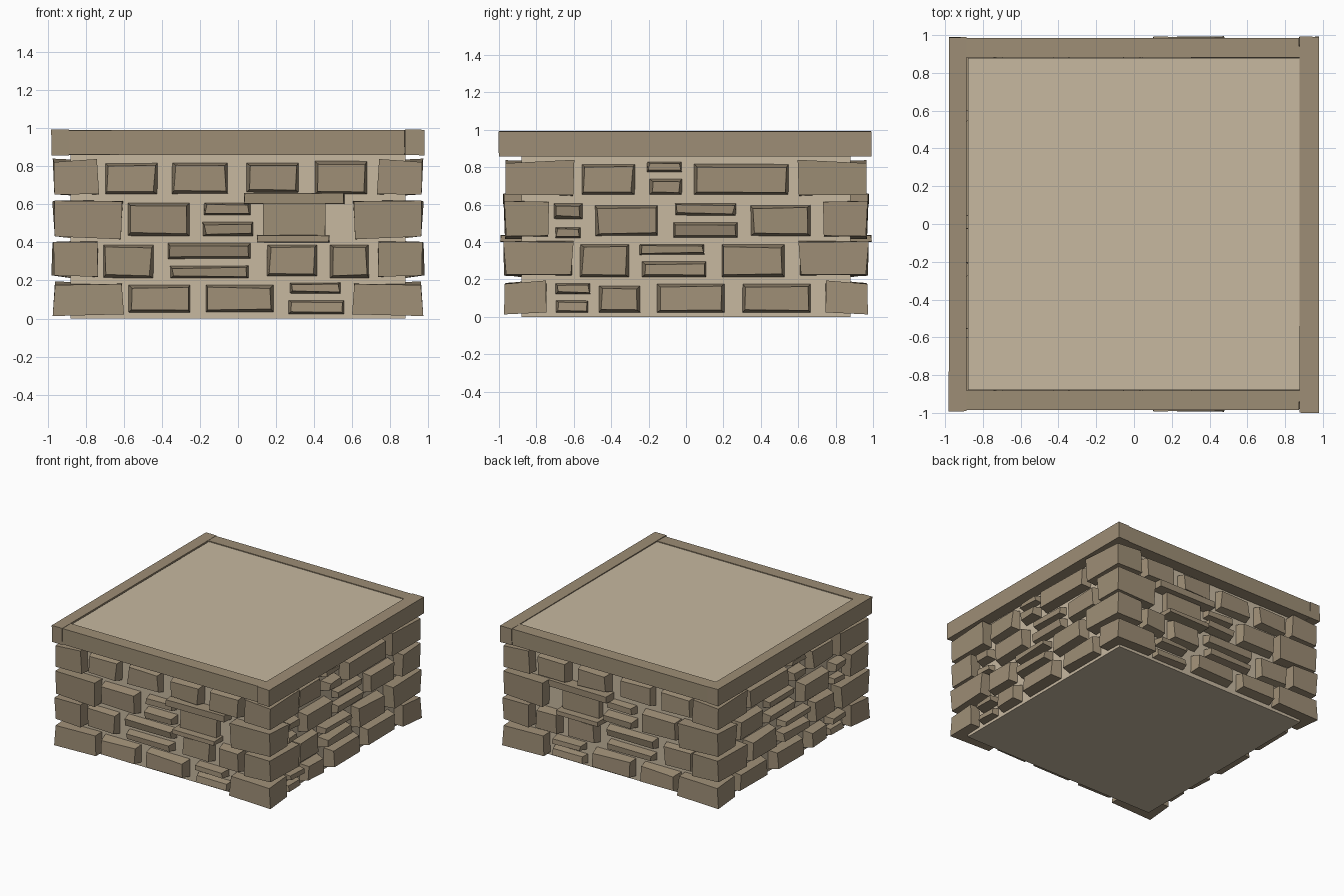
import bpy
import bmesh
import random
from mathutils import Vector

default = bpy.data.objects.get("Cube")
if default:
    bpy.data.objects.remove(default)


def material(name, colour):
    mat = bpy.data.materials.new(name)
    mat.use_nodes = True
    mat.diffuse_color = (*colour, 1)
    mat.node_tree.nodes["Principled BSDF"].inputs["Base Color"].default_value = (*colour, 1)
    return mat


MORTAR = material("pale_mortar", (0.57, 0.48, 0.35))
STONE = material("brown_stone", (0.34, 0.27, 0.18))


def build(name, bm, mat):
    bmesh.ops.recalc_face_normals(bm, faces=bm.faces)
    mesh = bpy.data.meshes.new(name)
    bm.to_mesh(mesh)
    bm.free()
    mesh.materials.append(mat)
    obj = bpy.data.objects.new(name, mesh)
    bpy.context.collection.objects.link(obj)
    return obj


def block(name, low, high, mat, jitter=0.0, rng=None, mirror=(1, 1)):
    """Box between two corners, roughened by moving its vertices."""
    bm = bmesh.new()
    bmesh.ops.create_cube(bm, size=1)
    low, high = Vector(low), Vector(high)
    for v in bm.verts:
        for axis in range(3):
            v.co[axis] = high[axis] if v.co[axis] > 0 else low[axis]
            if rng:
                v.co[axis] += rng.uniform(-jitter, jitter)
        v.co.x *= mirror[0]
        v.co.y *= mirror[1]
    return build(name, bm, mat)


# How a wall position (along, outward, up) maps to each side of the planter
SIDES = {
    "front": lambda u, out, z: (u, -out, z),
    "back": lambda u, out, z: (u, out, z),
    "right": lambda u, out, z: (out, u, z),
    "left": lambda u, out, z: (-out, u, z),
}


def wall_stone(name, side, rect, depth, rng, rough=0.008, taper=0.018):
    """Rough stone, broad at the wall and narrower at its outer face."""
    u0, u1, z0, z1 = (n / 100 for n in rect)
    taper = min(taper, (z1 - z0) / 5)
    bm = bmesh.new()
    rings = []
    for out, inset in ((0.86, 0), (depth, taper)):
        corners = ((u0 + inset, z0 + inset), (u1 - inset, z0 + inset),
                   (u1 - inset, z1 - inset), (u0 + inset, z1 - inset))
        ring = []
        for u, z in corners:
            shift = rng.uniform(-rough, rough) if inset else 0
            lift = rng.uniform(-rough, rough) / 2 if inset else 0
            push = rng.uniform(-rough, rough) if inset else 0
            ring.append(bm.verts.new(SIDES[side](u + shift, out + push, z + lift)))
        rings.append(ring)
    inner, outer = rings
    bm.faces.new(inner)
    bm.faces.new(outer)
    for i in range(4):
        j = (i + 1) % 4
        bm.faces.new((inner[i], inner[j], outer[j], outer[i]))
    build(name, bm, STONE)


# Mortar core
block("mortar_core", (-0.88, -0.88, 0), (0.88, 0.88, 0.985), MORTAR)

# Wall stones in hundredths: start, end, bottom, top
WIDE_WALL = [
    (-70, -42, 65, 82), (-35, -5, 65, 82), (4, 32, 66, 82), (40, 68, 65, 83),
    (-58, -25, 43, 61), (-18, 7, 54, 61), (-19, 8, 43, 51),
    (-71, -44, 21, 39), (-37, 7, 31, 40), (-36, 6, 21, 28),
    (15, 42, 22, 39), (48, 69, 21, 39),
    (-58, -25, 3, 18), (-17, 19, 3, 18), (27, 54, 13, 19), (26, 56, 2, 10),
]
SIDE_WALL = [
    (-56, -27, 65, 82), (-21, -2, 77, 83), (-20, -2, 65, 74), (4, 55, 65, 82),
    (-71, -55, 52, 61), (-70, -56, 42, 48), (-49, -15, 43, 60),
    (-6, 27, 54, 61), (-7, 28, 42, 51), (34, 67, 43, 60),
    (-57, -30, 21, 39), (-25, 10, 33, 39), (-24, 11, 21, 30), (19, 53, 21, 39),
    (-70, -51, 12, 18), (-70, -52, 2, 9), (-47, -24, 2, 17),
    (-16, 21, 2, 18), (30, 67, 2, 18),
]
for side in SIDES:
    rng = random.Random(4)
    wide = side in ("front", "back")
    for i, rect in enumerate(WIDE_WALL if wide else SIDE_WALL):
        wall_stone(f"{side}_stone_{i}", side, rect, rng.uniform(0.935, 0.965), rng)
    # Panel stone framed by a lintel and a ledge
    if wide:
        wall_stone(f"{side}_panel", side, (13, 46, 43, 61), 0.93, rng, 0.002, 0.002)
        wall_stone(f"{side}_lintel", side, (3, 56, 60, 66), 0.975, rng, 0.005, 0.003)
        wall_stone(f"{side}_ledge", side, (10, 48, 40, 44), 0.99, rng, 0.005, 0.003)

# Corner stones, long and short faces alternating with each course
COURSES = ((0.02, 0.185), (0.22, 0.405), (0.425, 0.62), (0.645, 0.83))
for y_name, sy in (("front", -1), ("back", 1)):
    for x_name, sx in (("right", 1), ("left", -1)):
        rng = random.Random(11)
        for course, (bottom, top) in enumerate(COURSES):
            x_in, y_in = (0.605, 0.74) if course % 2 == 0 else (0.735, 0.605)
            block(f"{y_name}_{x_name}_corner_{course}", (x_in, y_in, bottom),
                  (0.97, 0.97, top), STONE, 0.01, rng, (sx, sy))

# Coping beams around the top
for name, sign in (("front", -1), ("back", 1)):
    block(f"{name}_coping", (-0.89, 0.88, 0.86), (0.875, 0.985, 0.99), STONE,
          0.002, random.Random(2), (1, sign))
block("right_coping", (0.875, -1, 0.857), (0.98, 0.99, 0.992), STONE, 0.002, random.Random(5))
block("left_coping", (-0.98, -0.99, 0.857), (-0.888, 0.988, 0.992), STONE, 0.002, random.Random(6))
